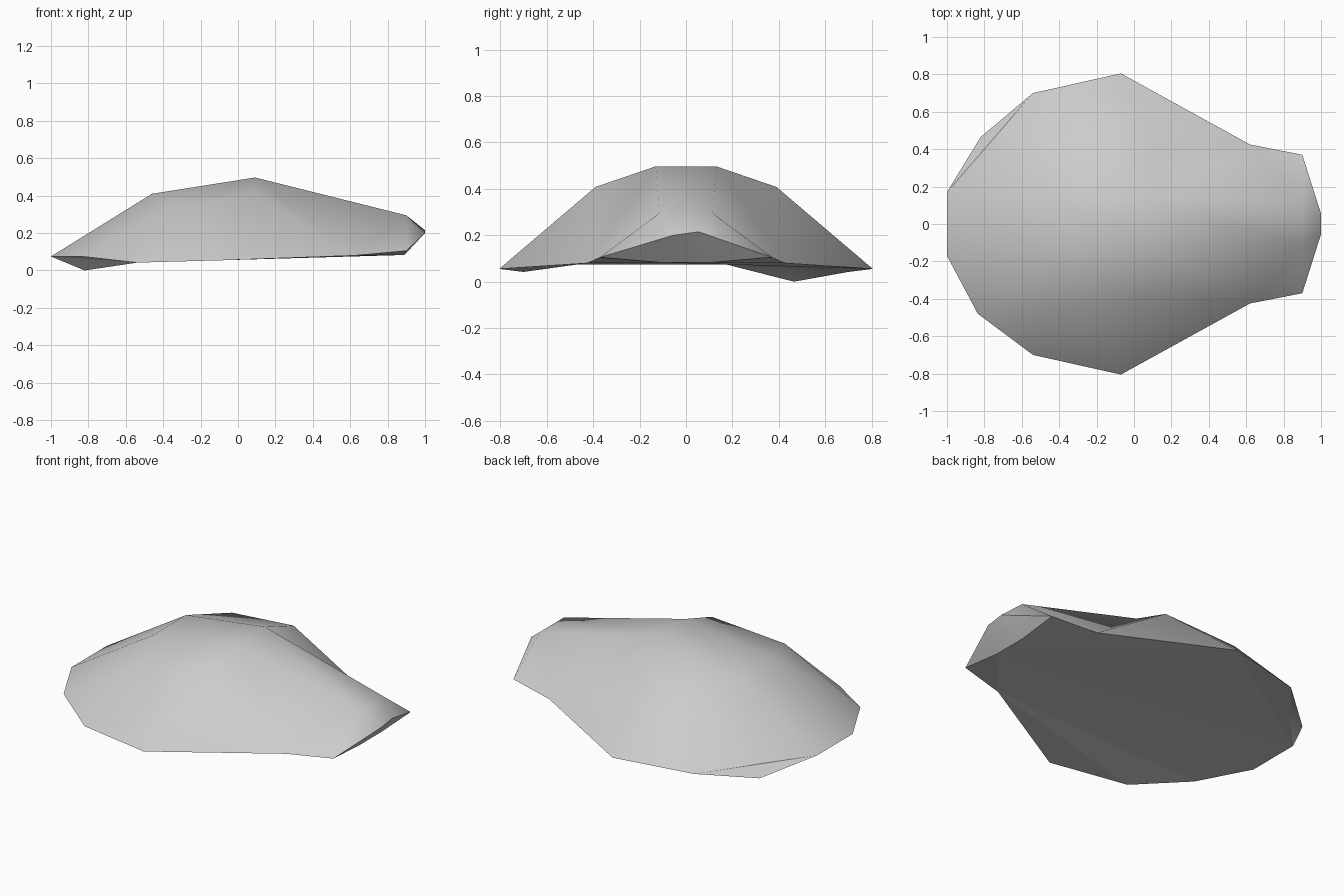
import bpy
import bmesh
import math

cube = bpy.data.objects.get("Cube")
if cube:
    bpy.data.objects.remove(cube, do_unlink=True)

# Single stone grey material
grey = bpy.data.materials.new("stone_grey")
grey.use_nodes = True
colour = (0.6, 0.6, 0.6, 1)
grey.diffuse_color = colour
grey.node_tree.nodes["Principled BSDF"].inputs["Base Color"].default_value = colour

# Key points of one half of the shell
POINTS = {
    # rim, from the tail to the nose
    "tail": (-1, .17, .075), "tail_corner": (-.82, .465, 0),
    "hip": (-.54, .7, .042), "wide": (-.07, .805, .055),
    "neck": (.62, .425, .08), "cheek": (.9, .37, .105),
    "nose": (1, .055, .215), "chin": (.89, .11, .083),
    # dome
    "brow": (.9, .115, .295), "crown": (.09, .13, .497),
    "shoulder": (.1, .39, .408), "haunch": (-.35, .445, .345),
    "rump": (-.46, .16, .41),
}

# Faces repeated on both halves
SIDE_FACES = [
    "rump haunch tail_corner tail", "haunch hip tail_corner",
    "haunch shoulder wide hip", "rump crown shoulder haunch",
    "crown brow neck", "crown neck shoulder", "shoulder neck wide",
    "brow cheek neck", "brow nose cheek", "nose chin cheek",
]

bm = bmesh.new()
halves = []
for side in (1, -1):
    half = {n: bm.verts.new((x, side * y, z)) for n, (x, y, z) in POINTS.items()}
    halves.append(half)
    for names in SIDE_FACES:
        bm.faces.new([half[n] for n in names.split()])
left, right = halves

# The right half has a raised rear corner and a slightly lower nose
right["tail_corner"].co = (-.835, -.48, .075)
right["nose"].co.z = .2

# Strips of the dome that cross the centre line, then the mouth
ridge = "tail rump crown brow nose".split()
for a, b in zip(ridge, ridge[1:]):
    bm.faces.new((left[a], left[b], right[b], right[a]))
bm.faces.new((left["nose"], left["chin"], right["nose"]))
bm.faces.new((left["chin"], right["chin"], right["nose"]))

# Flat underside: a fan from the right end of the chin, then the outer corners
fan = [left[n] for n in "chin neck wide tail".split()]
fan += [right[n] for n in "tail tail_corner neck cheek".split()]
underside = [bm.faces.new((right["chin"], a, b)) for a, b in zip(fan, fan[1:])]
corners = [(left, "chin cheek neck"), (left, "tail wide hip"),
           (left, "tail hip tail_corner"), (right, "neck tail_corner hip"),
           (right, "neck hip wide")]
for half, names in corners:
    underside.append(bm.faces.new([half[n] for n in names.split()]))
bm.faces.index_update()
flat = [f.index for f in underside]
bmesh.ops.recalc_face_normals(bm, faces=bm.faces)

mesh = bpy.data.meshes.new("shell")
bm.to_mesh(mesh)
bm.free()
mesh.materials.append(grey)
shell = bpy.data.objects.new("shell", mesh)
bpy.context.collection.objects.link(shell)

# Smooth dome, flat underside and a crisp rim
bpy.ops.object.select_all(action='DESELECT')
shell.select_set(True)
bpy.context.view_layer.objects.active = shell
bpy.ops.object.shade_smooth_by_angle(angle=math.radians(60))
for i in flat:
    mesh.polygons[i].use_smooth = False
